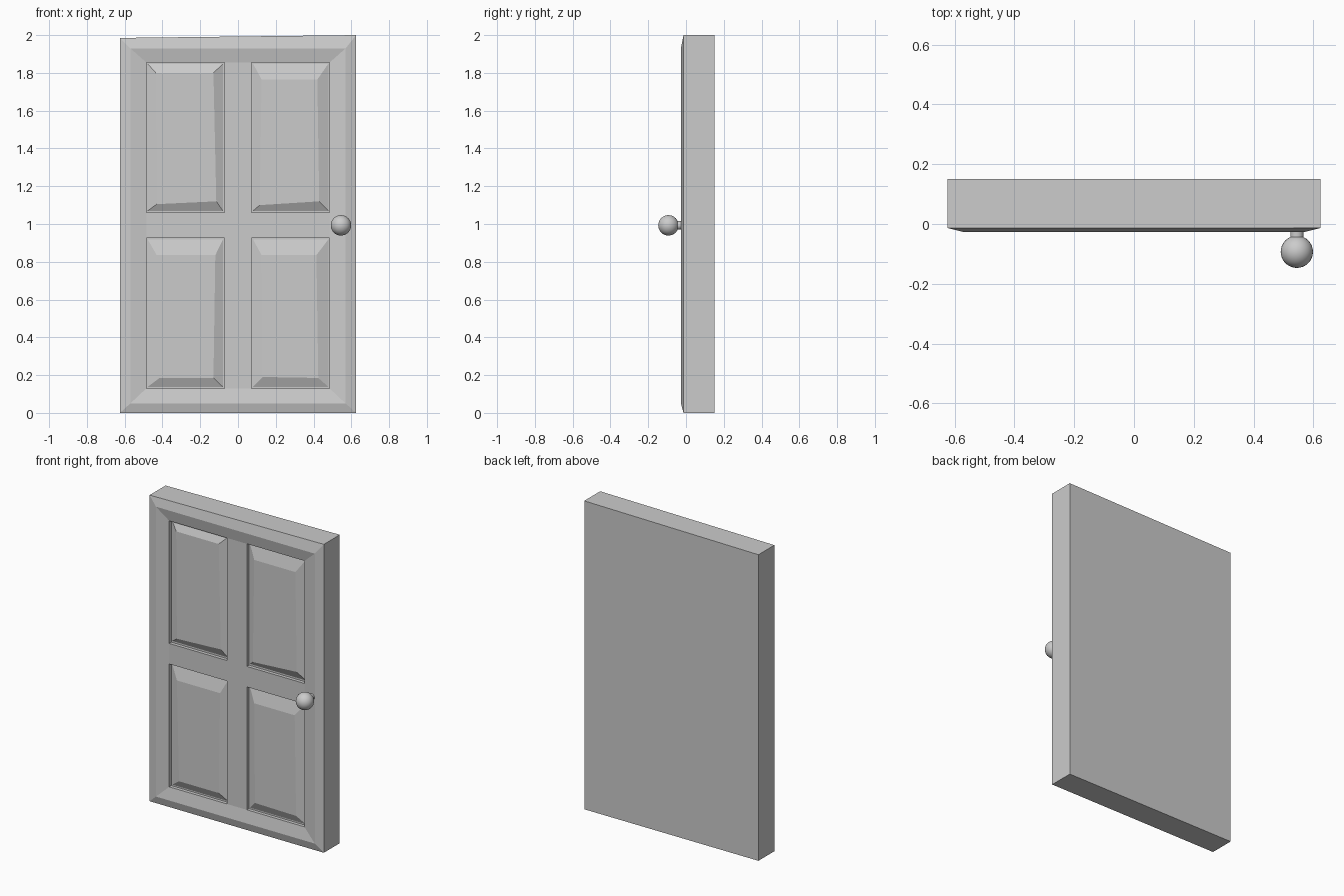
import bpy, bmesh

cube = bpy.data.objects.get("Cube")
if cube:
    bpy.data.objects.remove(cube, do_unlink=True)

grey = bpy.data.materials.new("plain grey")
grey.use_nodes = True
grey.diffuse_color = (0.6, 0.6, 0.6, 1)
grey.node_tree.nodes["Principled BSDF"].inputs["Base Color"].default_value = (0.6, 0.6, 0.6, 1)

BACK, FLOOR, RAIL, EDGE, RIDGE = 0.15, 0.01, -0.012, -0.013, -0.027


def finish(name, bm):
    bmesh.ops.recalc_face_normals(bm, faces=bm.faces)
    mesh = bpy.data.meshes.new(name)
    bm.to_mesh(mesh)
    bm.free()
    mesh.materials.append(grey)
    ob = bpy.data.objects.new(name, mesh)
    bpy.context.collection.objects.link(ob)
    return ob


def rect(x0, x1, z0, z1, drop=0):
    """Corners anticlockwise from bottom left; drop lowers the top left one."""
    return [(x0, z0), (x1, z0), (x1, z1), (x0, z1 - drop)]


def loft(name, rings, cap_first=False, cap_last=False):
    """Skin a list of (depth, corners) outlines."""
    bm = bmesh.new()
    loops = [[bm.verts.new((x, y, z)) for x, z in pts] for y, pts in rings]
    for a, b in zip(loops, loops[1:]):
        for i in range(4):
            j = (i + 1) % 4
            bm.faces.new((a[i], a[j], b[j], b[i]))
    if cap_first:
        bm.faces.new(loops[0])
    if cap_last:
        bm.faces.new(loops[-1])
    return finish(name, bm)


# Slab with a slightly slanted top, and the ridged frame on its front
outer = rect(-0.625, 0.625, 0, 2, 0.015)
ridge = rect(-0.57, 0.57, 0.05, 1.93)
inner = rect(-0.485, 0.485, 0.13, 1.855)
loft("door_slab", [(BACK, outer), (FLOOR, outer)], True, True)
loft("door_frame", [(FLOOR, outer), (EDGE, outer), (RIDGE, ridge), (RAIL, inner), (FLOOR, inner)])

# Crossing rails between the panels
for name, r in (("upper_mullion", rect(-0.072, 0.072, 1.06, 1.855)),
                ("lower_mullion", rect(-0.072, 0.072, 0.13, 0.927)),
                ("middle_rail", rect(-0.485, 0.485, 0.927, 1.06))):
    loft(name, [(FLOOR, r), (RAIL, r)], cap_last=True)

# Raised panels with hand-cut, uneven bevels
panels = {
    "upper_right_panel": (rect(-0.478, -0.08, 1.07, 1.848),
                          [(-0.43, 1.105), (-0.115, 1.12), (-0.13, 1.8), (-0.435, 1.8)]),
    "upper_left_panel": (rect(0.08, 0.478, 1.07, 1.848),
                         [(0.115, 1.1), (0.43, 1.12), (0.42, 1.765), (0.125, 1.765)]),
    "lower_right_panel": (rect(-0.478, -0.08, 0.138, 0.918),
                          [(-0.415, 0.185), (-0.13, 0.185), (-0.12, 0.835), (-0.43, 0.835)]),
    "lower_left_panel": (rect(0.08, 0.478, 0.138, 0.918),
                         [(0.13, 0.19), (0.425, 0.185), (0.415, 0.835), (0.125, 0.835)]),
}
for name, (base, top) in panels.items():
    loft(name, [(FLOOR, base), (RAIL, top)], cap_last=True)

# Round knob on a short stem
bpy.ops.mesh.primitive_cylinder_add(vertices=32, radius=0.022, depth=0.07,
                                    location=(0.545, -0.035, 0.993), rotation=(1.5708, 0, 0))
stem = bpy.context.object
stem.name = "knob_stem"
bpy.ops.mesh.primitive_uv_sphere_add(segments=32, ring_count=16, radius=0.054,
                                     location=(0.545, -0.093, 0.993))
knob = bpy.context.object
knob.name = "door_knob"
for ob in (stem, knob):
    ob.data.materials.append(grey)
    bpy.ops.object.select_all(action="DESELECT")
    ob.select_set(True)
    bpy.context.view_layer.objects.active = ob
    bpy.ops.object.shade_smooth_by_angle()
